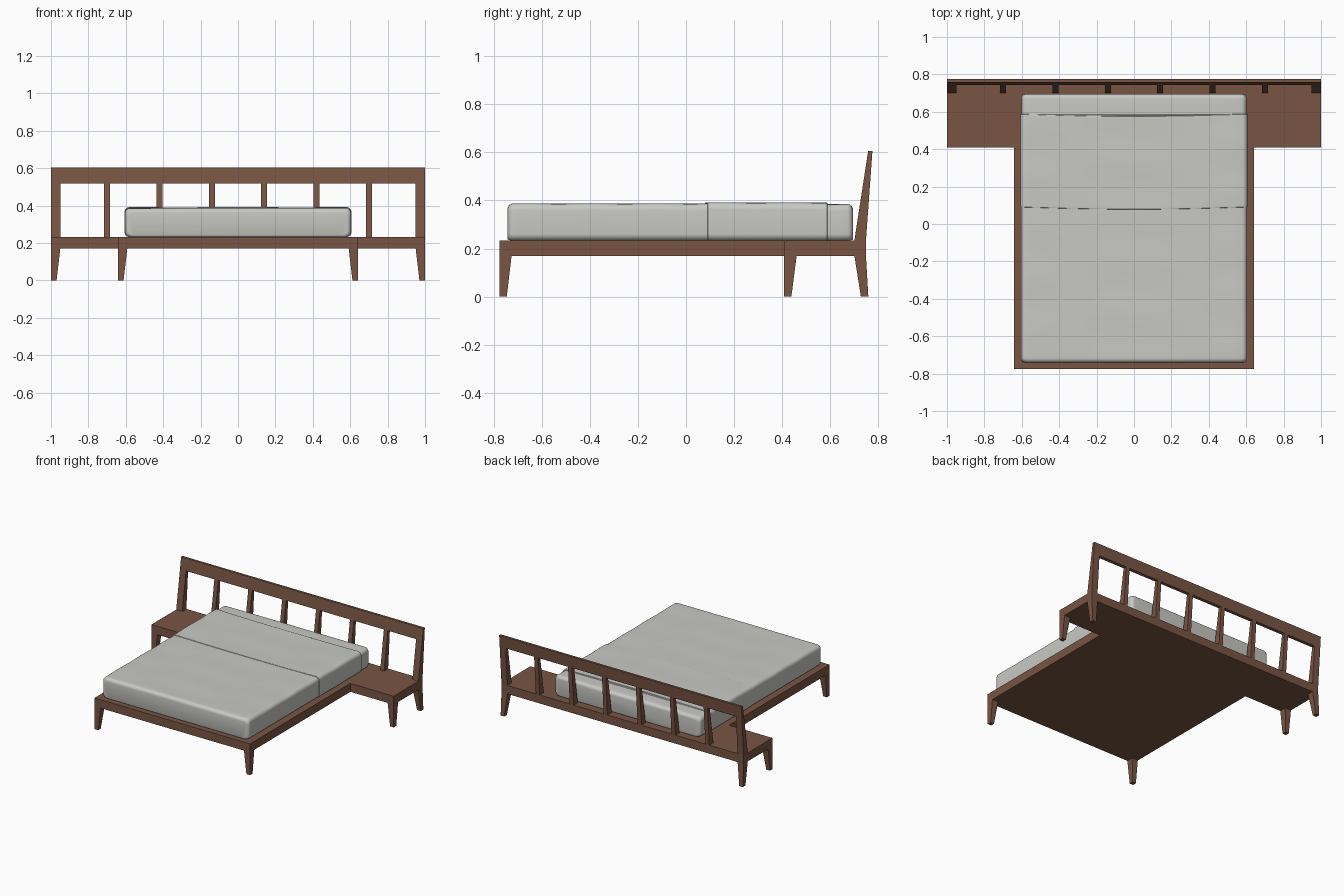
import bpy, bmesh, math

if "Cube" in bpy.data.objects:
    bpy.data.objects.remove(bpy.data.objects["Cube"])


def material(name, rgb):
    m = bpy.data.materials.new(name)
    m.diffuse_color = (*rgb, 1.0)
    m.use_nodes = True
    m.node_tree.nodes["Principled BSDF"].inputs["Base Color"].default_value = m.diffuse_color
    return m


WOOD = material("walnut wood", (0.19, 0.09, 0.057))
LINEN = material("pale grey linen", (0.58, 0.58, 0.55))


def finish(bm, name, mat, smooth=False):
    bmesh.ops.recalc_face_normals(bm, faces=bm.faces)
    me = bpy.data.meshes.new(name)
    bm.to_mesh(me)
    bm.free()
    me.materials.append(mat)
    ob = bpy.data.objects.new(name, me)
    bpy.context.collection.objects.link(ob)
    if smooth:
        bpy.ops.object.select_all(action='DESELECT')
        ob.select_set(True)
        bpy.context.view_layer.objects.active = ob
        bpy.ops.object.shade_smooth_by_angle(angle=math.radians(40))
    return ob


def skin(bm, rings):
    """Join matching closed rings of points and cap both ends."""
    vs = [[bm.verts.new(p) for p in ring] for ring in rings]
    n = len(vs[0])
    for a, b in zip(vs, vs[1:]):
        for i in range(n):
            j = (i + 1) % n
            bm.faces.new((a[i], a[j], b[j], b[i]))
    bm.faces.new(vs[0])
    bm.faces.new(vs[-1])


def tapered(name, low, high):
    """Four-sided block; low and high are (x0, x1, y0, y1, z)."""
    bm = bmesh.new()
    skin(bm, [[(x0, y0, z), (x1, y0, z), (x1, y1, z), (x0, y1, z)]
              for x0, x1, y0, y1, z in (low, high)])
    return finish(bm, name, WOOD)


Z0, Z1, TOP = 0.17, 0.233, 0.605

# T-shaped platform with the two bedside shelves
half = [(0.642, -0.775), (0.642, 0.408), (1.0, 0.408), (1.0, 0.748)]
outline = half + [(-x, y) for x, y in reversed(half)]
bm = bmesh.new()
skin(bm, [[(x, y, z) for x, y in outline] for z in (Z0, Z1)])
finish(bm, "platform", WOOD)

# Tapered legs: outer x, y range at the foot, y range at the top
LEGS = {
    "front_leg": (0.642, (-0.775, -0.745), (-0.775, -0.725)),
    "shelf_leg": (1.0, (0.408, 0.438), (0.408, 0.46)),
    "rear_leg": (1.0, (0.727, 0.758), (0.70, 0.748)),
}
for name, (x, foot, head) in LEGS.items():
    for s in (-1, 1):
        tapered(name, (s * x, s * (x - 0.03), *foot, 0.0),
                (s * x, s * (x - 0.05), *head, Z0))


# Raked headboard, thinner towards the top
def rake(z):
    t = (z - Z1) / (TOP - Z1)
    return 0.70 + 0.057 * t, 0.748 + 0.027 * t


def upright(name, x0, x1, za, zb):
    tapered(name, (x0, x1, *rake(za), za), (x0, x1, *rake(zb), zb))


upright("headboard_rail", -1.0, 1.0, 0.518, TOP)
for s in (-1, 1):
    upright("headboard_post", s * 1.0, s * 0.95, Z1, 0.518)
    for x in (0.14, 0.42, 0.70):
        upright("headboard_slat", s * x - 0.016, s * x + 0.016, Z1, 0.518)


# Soft bedding: rounded section swept along the bed with gentle ripples
def section(w, z0, z1, r):
    pts = [(-w + r + 2 * (w - r) * i / 24, z0) for i in range(1, 24)]
    corners = [(w - r, z0 + r, -90), (w - r, z1 - r, 0)]
    for cx, cz, a0 in corners:
        for k in range(7):
            a = math.radians(a0 + 15 * k)
            pts.append((cx + r * math.cos(a), cz + r * math.sin(a)))
    pts += [(w - r - 2 * (w - r) * i / 24, z1) for i in range(1, 24)]
    for cx, cz, a0 in [(-w + r, z1 - r, 90), (-w + r, z0 + r, 180)]:
        for k in range(7):
            a = math.radians(a0 + 15 * k)
            pts.append((cx + r * math.cos(a), cz + r * math.sin(a)))
    return pts


def bedding(name, w, y0, y1, z1, r0, r1, wave=0.0):
    """r0 and r1 are the roundings of the front and rear ends."""
    def ease(r):
        return [(r * (1 - math.cos(a)), r * (1 - math.sin(a)))
                for a in [math.radians(15 * k) for k in range(7)]]
    stations = [(y0 + d, i) for d, i in ease(r0)]
    a, b = y0 + r0, y1 - r1
    stations += [(a + (b - a) * k / 40, 0.0) for k in range(1, 40)]
    stations += [(y1 - d, i) for d, i in reversed(ease(r1))]
    rings = []
    for y, inset in stations:
        ring = []
        for x, z in section(w - inset, Z1 + inset * 0.3, z1 - inset, 0.028):
            lift = (z - Z1) / (z1 - Z1)
            z += lift * 0.0012 * math.sin(23 * y + 2 * x) * math.cos(5 * x)
            ring.append((x, y - wave * math.cos(math.pi * x / 1.2), z))
        rings.append(ring)
    bm = bmesh.new()
    skin(bm, rings)
    finish(bm, name, LINEN, smooth=True)


bedding("mattress", 0.602, -0.735, 0.695, 0.384, 0.025, 0.025)
bedding("blanket", 0.605, -0.742, 0.585, 0.387, 0.025, 0.003)
bedding("blanket_fold", 0.608, 0.09, 0.588, 0.391, 0.003, 0.003, wave=0.012)
